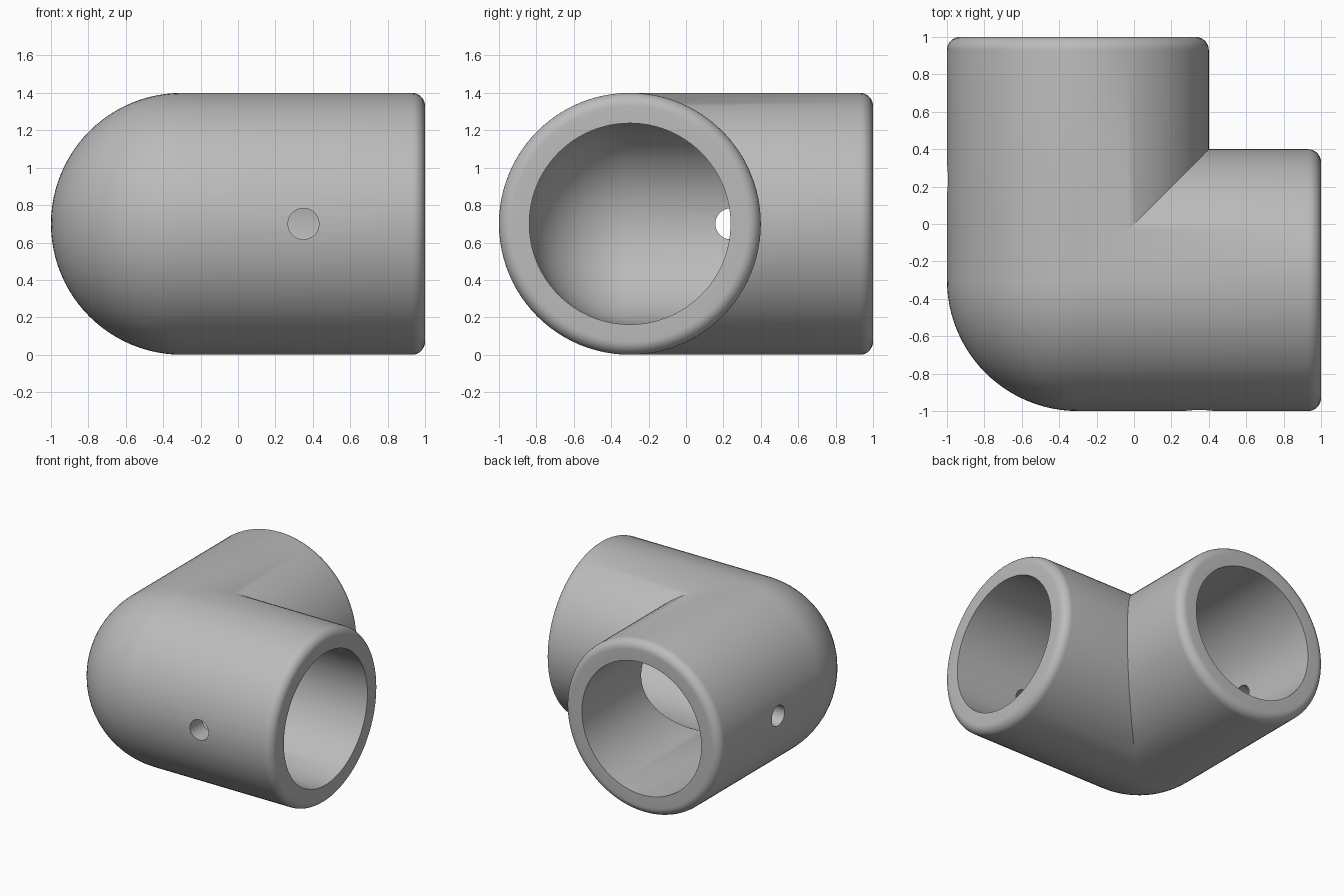
import bpy, bmesh, math
from mathutils import Matrix, Vector

cube = bpy.data.objects.get("Cube")
if cube:
    bpy.data.objects.remove(cube, do_unlink=True)

R, BORE, ARM, FILLET = 0.7, 0.538, 1.3, 0.07
CORNER = Vector((-0.3, -0.3, R))
STEPS = 96


def arc(cx, cy, r, start, end, n):
    """Points (x, radius) on an arc, angles in degrees."""
    angles = [math.radians(start + (end - start) * i / n) for i in range(n + 1)]
    return [Vector((cx + r * math.cos(a), 0, cy + r * math.sin(a))) for a in angles]


grey = bpy.data.materials.new("light grey plastic")
grey.use_nodes = True
colour = (0.5, 0.5, 0.5, 1)
grey.diffuse_color = colour
grey.node_tree.nodes["Principled BSDF"].inputs["Base Color"].default_value = colour

# One hollow arm with a domed end, lathed about the x axis
profile = arc(0, 0, R, 180, 90, 24)
profile += arc(ARM - FILLET, R - FILLET, FILLET, 90, 0, 8)
profile += [Vector((ARM, 0, BORE))] + arc(0, 0, BORE, 90, 180, 24)
bm = bmesh.new()
verts = [bm.verts.new(p) for p in profile]
edges = [bm.edges.new(pair) for pair in zip(verts, verts[1:])]
bmesh.ops.spin(bm, geom=verts + edges, axis=(1, 0, 0), cent=(0, 0, 0),
               angle=math.tau, steps=STEPS, use_merge=True)
bmesh.ops.remove_doubles(bm, verts=bm.verts, dist=0.0001)

# Mitre the arm at the corner, then reflect it across the mitre plane
bmesh.ops.bisect_plane(bm, geom=bm.verts[:] + bm.edges[:] + bm.faces[:], dist=0.00001,
                       plane_co=(0, 0, 0), plane_no=(-1, 1, 0), clear_outer=True)
copy = bmesh.ops.duplicate(bm, geom=bm.verts[:] + bm.edges[:] + bm.faces[:])["geom"]
swap_xy = Matrix(((0, 1, 0), (1, 0, 0), (0, 0, 1)))
for v in copy:
    if isinstance(v, bmesh.types.BMVert):
        v.co = swap_xy @ v.co
bmesh.ops.remove_doubles(bm, verts=bm.verts, dist=0.0005)
bmesh.ops.recalc_face_normals(bm, faces=bm.faces)
bmesh.ops.translate(bm, verts=bm.verts, vec=CORNER)
mesh = bpy.data.meshes.new("elbow_fitting")
bm.to_mesh(mesh)
bm.free()
mesh.materials.append(grey)
elbow = bpy.data.objects.new("elbow_fitting", mesh)
bpy.context.collection.objects.link(elbow)


# Screw holes through the outer wall of each arm
def drill(name, location, rotation):
    bpy.ops.mesh.primitive_cylinder_add(vertices=48, radius=0.083, depth=0.5,
                                        location=location, rotation=rotation)
    cutter = bpy.context.object
    cutter.name = name
    cutter.hide_render = True
    cutter.data.materials.append(grey)
    mod = elbow.modifiers.new(name, 'BOOLEAN')
    mod.operation, mod.solver, mod.object = 'DIFFERENCE', 'EXACT', cutter
    bpy.ops.object.select_all(action='DESELECT')
    elbow.select_set(True)
    bpy.context.view_layer.objects.active = elbow
    bpy.ops.object.modifier_apply(modifier=name)
    bpy.data.objects.remove(cutter, do_unlink=True)


drill("front_screw_hole", (0.35, -0.92, R), (math.pi / 2, 0, 0))
drill("side_screw_hole", (-0.92, 0.24, R), (0, math.pi / 2, 0))
bpy.ops.object.shade_smooth_by_angle(angle=math.radians(30))
